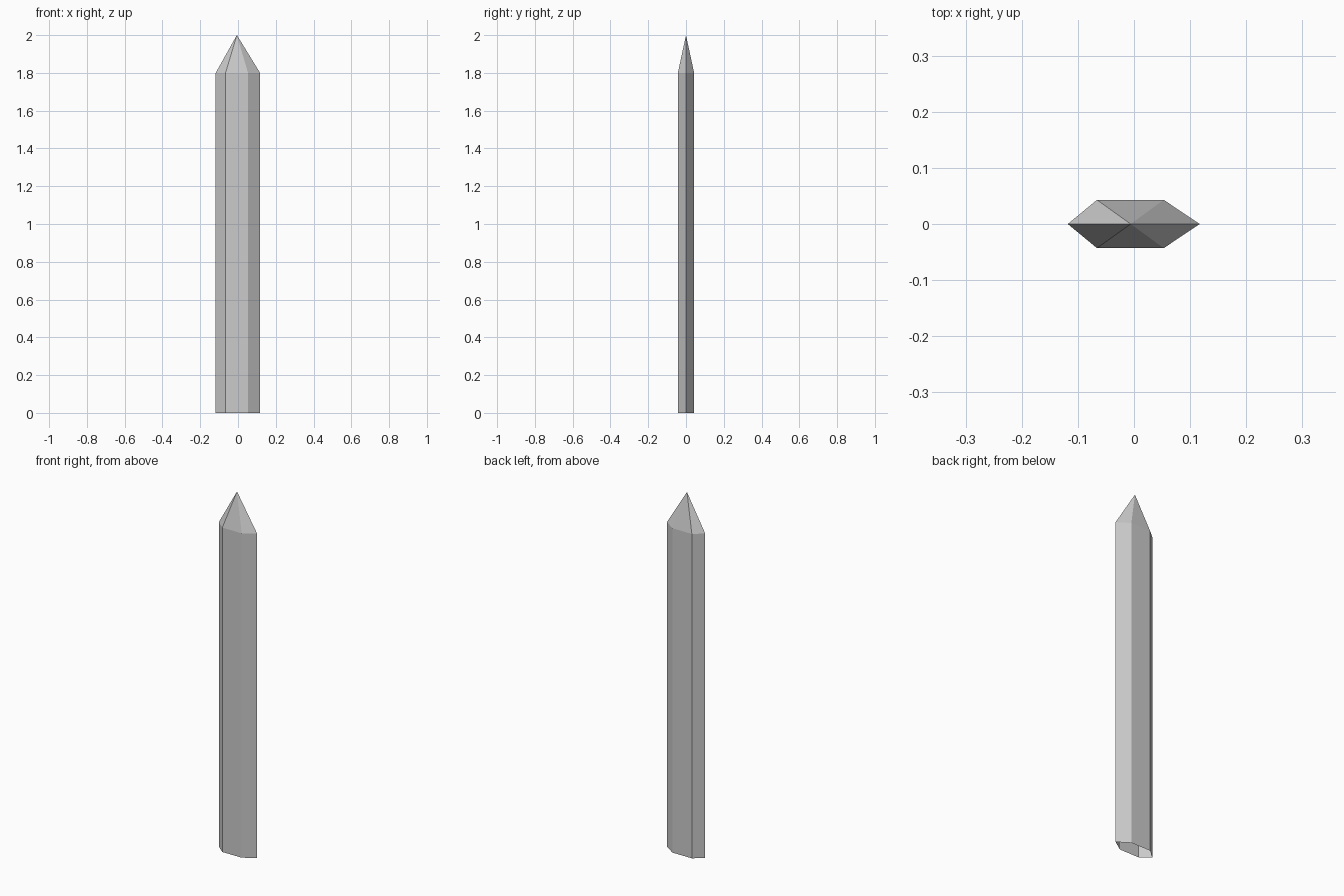
import bpy
import bmesh

if "Cube" in bpy.data.objects:
    bpy.data.objects.remove(bpy.data.objects["Cube"])

# Flattened six-sided outline, counter-clockwise from the left corner
outline = [(-0.118, 0), (-0.066, -0.043), (0.053, -0.043),
           (0.117, 0), (0.053, 0.043), (-0.066, 0.043)]
SHOULDER_Z = 1.8
TIP = (-0.006, 0, 2.0)

bm = bmesh.new()
bottom = [bm.verts.new((x, y, 0)) for x, y in outline]
top = [bm.verts.new((x, y, SHOULDER_Z)) for x, y in outline]
tip = bm.verts.new(TIP)

# Straight shaft sides and pointed tip; the underside is open
for i in range(len(outline)):
    j = (i + 1) % len(outline)
    bm.faces.new((bottom[i], bottom[j], top[j], top[i]))
    bm.faces.new((top[i], top[j], tip))

mesh = bpy.data.meshes.new("pointed_stake")
bm.to_mesh(mesh)
bm.free()
stake = bpy.data.objects.new("pointed_stake", mesh)
bpy.context.collection.objects.link(stake)
